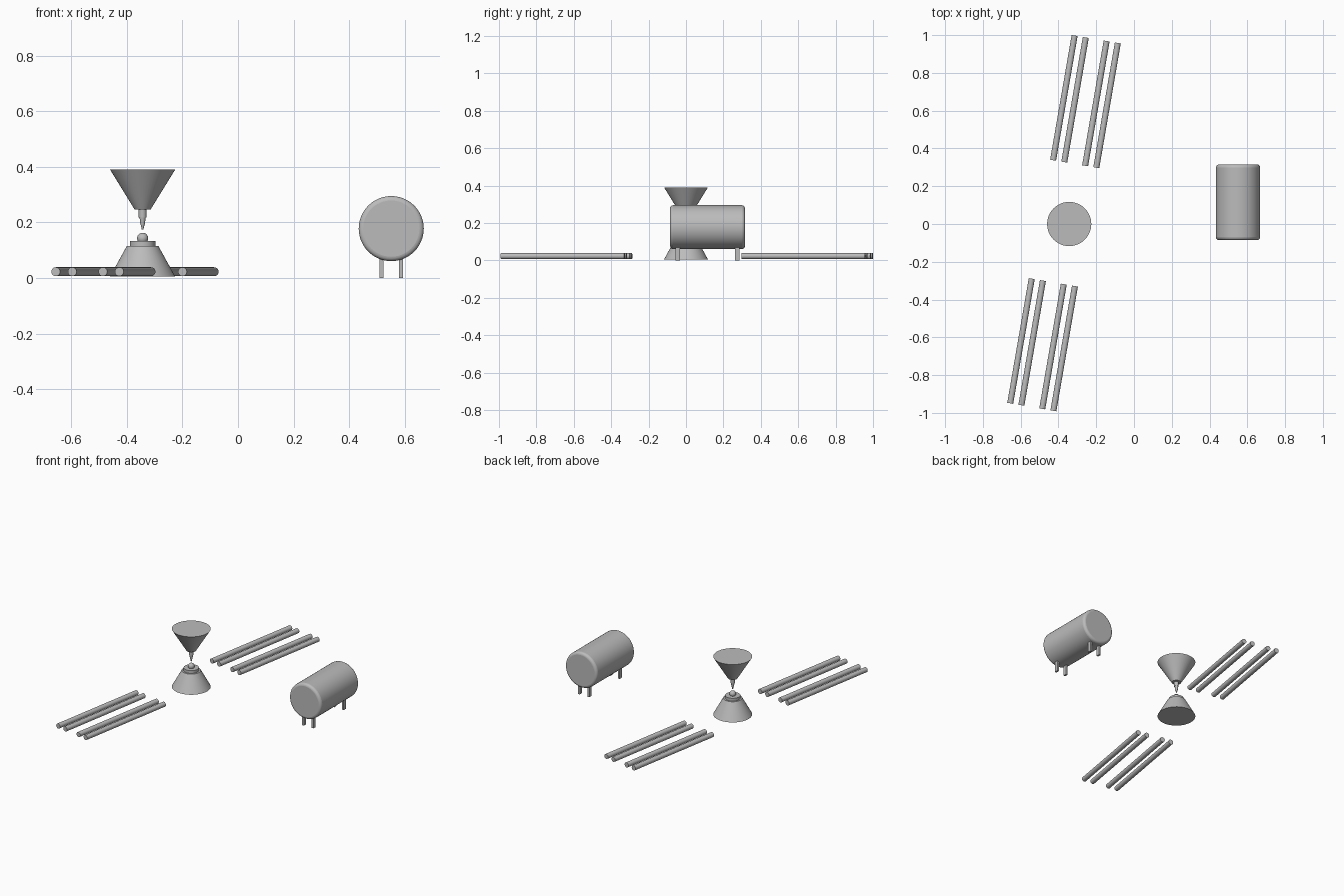
import bpy
import math
from mathutils import Vector

cube = bpy.data.objects.get("Cube")
if cube:
    bpy.data.objects.remove(cube, do_unlink=True)

# Single flat grey
grey = bpy.data.materials.new("plain_grey")
grey.use_nodes = True
colour = (0.5, 0.5, 0.5, 1)
grey.diffuse_color = colour
grey.node_tree.nodes["Principled BSDF"].inputs["Base Color"].default_value = colour


def finish(name, smooth=True):
    ob = bpy.context.object
    ob.name = name
    ob.data.materials.append(grey)
    if smooth:
        bpy.ops.object.shade_smooth_by_angle(angle=math.radians(35))
    return ob


def frustum(name, x, y, z0, z1, r0, r1):
    bpy.ops.mesh.primitive_cone_add(vertices=48, radius1=r0, radius2=r1, depth=z1 - z0,
                                    location=(x, y, (z0 + z1) / 2))
    return finish(name)


def rod(name, x, y, z, radius, length, turn):
    bpy.ops.mesh.primitive_cylinder_add(vertices=48, radius=radius, depth=length,
                                        location=(x, y, z),
                                        rotation=(math.pi / 2, 0, turn))
    return finish(name)


# Lower stand: cone, collar and ball
STAND_X = -0.343
frustum("stand_base", STAND_X, 0, 0.006, 0.115, 0.117, 0.057)
frustum("stand_collar", STAND_X, 0, 0.115, 0.133, 0.046, 0.046)
bpy.ops.mesh.primitive_uv_sphere_add(segments=32, ring_count=16, radius=0.02,
                                     location=(STAND_X, 0, 0.143))
finish("stand_ball")

# Upper funnel with stepped nozzle
frustum("funnel", STAND_X, 0, 0.247, 0.39, 0.029, 0.117)
frustum("nozzle_upper", STAND_X, 0, 0.218, 0.247, 0.014, 0.014)
frustum("nozzle_middle", STAND_X, 0, 0.193, 0.218, 0.008, 0.011)
frustum("nozzle_tip", STAND_X, 0, 0.175, 0.193, 0.003, 0.007)

# Two groups of parallel pipes, slightly turned
TURN = math.radians(-9.8)
across = Vector((math.cos(TURN), math.sin(TURN)))
for group, centre in (("back", (-0.257, 0.648)), ("front", (-0.484, -0.639))):
    for i, offset in enumerate((-0.116, -0.056, 0.056, 0.116)):
        p = Vector(centre) + across * offset
        rod(f"{group}_pipe_{i + 1}", p.x, p.y, 0.023, 0.016, 0.67, TURN)

# Horizontal tank with rounded rims
TANK_X, TANK_Y = 0.551, 0.115
tank = rod("tank", TANK_X, TANK_Y, 0.178, 0.117, 0.4, 0)
bevel = tank.modifiers.new("rounded_rims", "BEVEL")
bevel.width = 0.016
bevel.segments = 4
bevel.limit_method = "ANGLE"
bevel.angle_limit = math.radians(40)

# Four tank legs
for sx, side in ((-1, "right"), (1, "left")):
    for sy, end in ((-1, "front"), (1, "back")):
        bpy.ops.mesh.primitive_cube_add(size=1, location=(TANK_X + sx * 0.035,
                                                          TANK_Y + sy * 0.159, 0.045))
        bpy.context.object.scale = (0.013, 0.024, 0.09)
        finish(f"{end}_{side}_leg", smooth=False)
